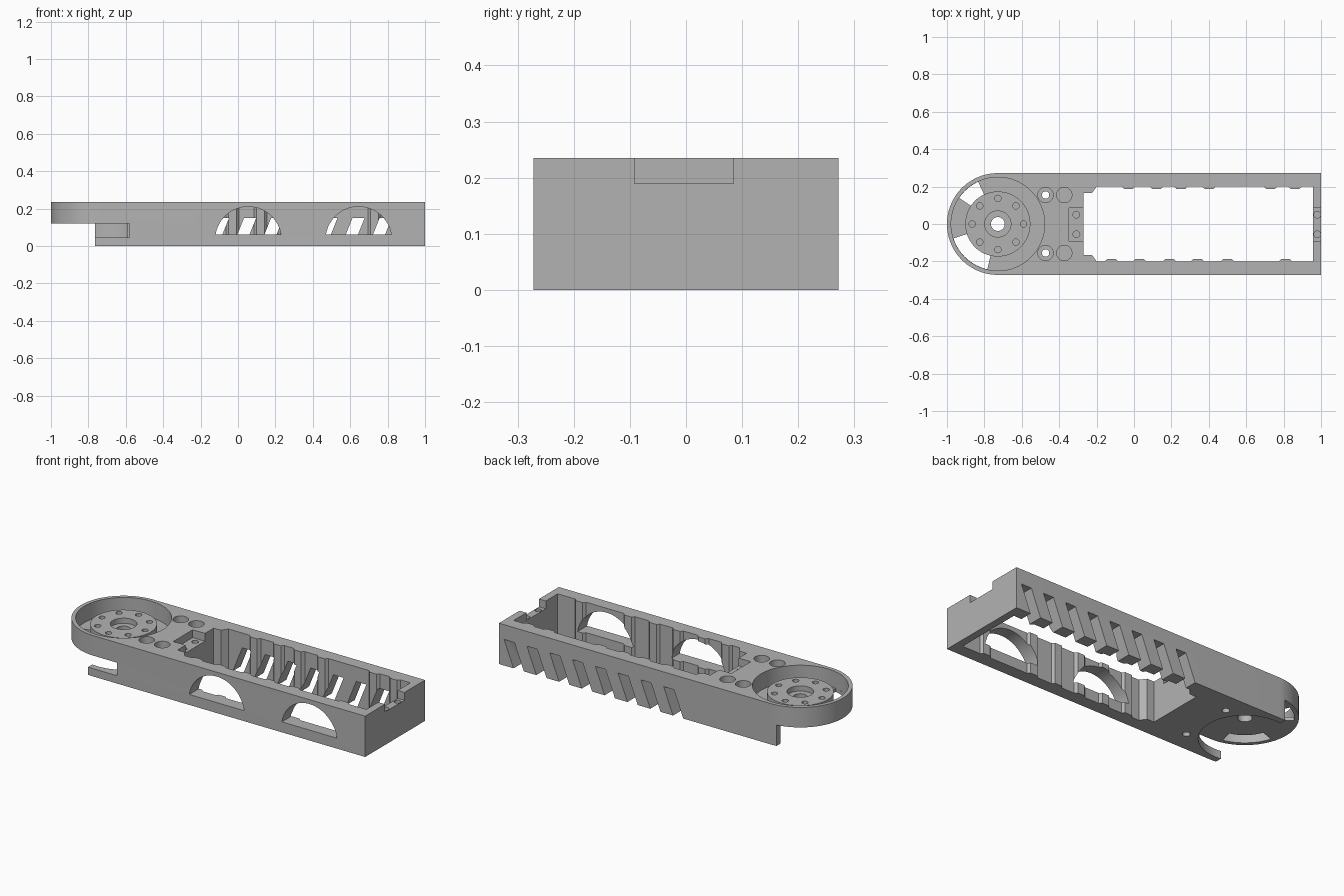
import bpy, bmesh
from math import sin, cos, pi, radians, sqrt

if "Cube" in bpy.data.objects:
    bpy.data.objects.remove(bpy.data.objects["Cube"])

grey = bpy.data.materials.new("grey plastic")
grey.use_nodes = True
colour = (0.45, 0.45, 0.45, 1)
grey.diffuse_color = colour
grey.node_tree.nodes["Principled BSDF"].inputs["Base Color"].default_value = colour

HALF, TOP, PLATE = 0.272, 0.235, 0.12     # half width, height, underside of round end
CX = -0.728                               # centre of the round end


def arc(cx, cy, r, a, b, n=32):
    return [(cx + r * cos(radians(a + (b - a) * i / n)),
             cy + r * sin(radians(a + (b - a) * i / n))) for i in range(n + 1)]


def circle(cx, cy, r, n=32):
    return arc(cx, cy, r, 0, 360, n)[:-1]


def rect(x0, x1, y0, y1):
    return [(x0, y0), (x1, y0), (x1, y1), (x0, y1)]


def prisms(name, parts, axis="z"):
    """Extrude outlines: each part is (outline, low, high)."""
    bm = bmesh.new()
    for outline, lo, hi in parts:
        place = (lambda u, v, w: (u, v, w)) if axis == "z" else (lambda u, v, w: (u, w, v))
        face = bm.faces.new([bm.verts.new(place(u, v, lo)) for u, v in outline])
        new = bmesh.ops.extrude_face_region(bm, geom=[face])["geom"]
        d = hi - lo
        bmesh.ops.translate(bm, vec=(0, 0, d) if axis == "z" else (0, d, 0),
                            verts=[g for g in new if isinstance(g, bmesh.types.BMVert)])
    bmesh.ops.recalc_face_normals(bm, faces=bm.faces)
    mesh = bpy.data.meshes.new(name)
    bm.to_mesh(mesh)
    bm.free()
    mesh.materials.append(grey)
    ob = bpy.data.objects.new(name, mesh)
    bpy.context.collection.objects.link(ob)
    return ob


def combine(target, tool, operation="DIFFERENCE"):
    tool.hide_render = True
    bpy.ops.object.select_all(action="DESELECT")
    bpy.context.view_layer.objects.active = target
    target.select_set(True)
    mod = target.modifiers.new("cut", "BOOLEAN")
    mod.operation, mod.solver, mod.object = operation, "EXACT", tool
    bpy.ops.object.modifier_apply(modifier=mod.name)
    bpy.data.objects.remove(tool)


def cut(name, parts, axis="z"):
    combine(housing, prisms(name, parts, axis), "DIFFERENCE")


# Long housing with one round end
housing = prisms("arm_housing", [
    (arc(CX, 0, HALF, 90, 270, 48) + [(1, -HALF), (1, HALF)], 0, TOP)])

# Space below the round end, leaving a thin leg on each side
cut("end_clearance", [(rect(-1.2, -0.765, -0.4, 0.4), -0.1, PLATE)])
cut("swing_clearance", [(circle(CX, 0, 0.235, 64), -0.1, PLATE)])
cut("side_notch", [(rect(-0.9, -0.58, -0.4, -0.19), 0.045, PLATE)])

# Main bay, with shallow ribs left standing on the long walls
def ribbed_edge(ribs, side):
    pts = []
    for x in ribs:
        pts += [(x - 0.035, 0.2 * side), (x - 0.022, 0.186 * side),
                (x + 0.022, 0.186 * side), (x + 0.035, 0.2 * side)]
    return pts

lower = ribbed_edge([-0.12, 0.03, 0.19, 0.34, 0.5, 0.81], -1)
upper = ribbed_edge([-0.03, 0.12, 0.25, 0.4, 0.73, 0.86], 1)
bay = ([(-0.27, -0.165), (-0.225, -0.165), (-0.2, -0.2)] + lower +
       [(0.957, -0.2), (0.957, 0.2)] + upper[::-1] +
       [(-0.2, 0.2), (-0.225, 0.165), (-0.27, 0.165)])
cut("bay", [(bay, -0.1, 0.4)])

# Arched windows in the front wall
r, cz, sill = 0.177, 0.033, 0.06
a = 8.8
cut("arched_windows", [(arc(cx, cz, r, a, 180 - a, 36), -0.4, -0.15)
                       for cx in (0.055, 0.645)], "y")

# Slanted vents in the back wall
vents = []
for i in range(8):
    x = -0.173 + 0.145 * i
    vents.append(([(x - 0.02, -0.05), (x + 0.045, -0.05),
                   (x + 0.125, 0.15), (x + 0.06, 0.15)], 0.15, 0.4))
cut("slanted_vents", vents, "y")

# Cable ledges at both ends of the bay
cut("ledges", [(rect(-0.348, -0.2, -0.092, 0.085), 0.19, 0.4),
               (rect(0.9, 1.1, -0.092, 0.085), 0.19, 0.4)])
cut("ledge_holes", [(circle(x, y, 0.018, 20), 0.1, 0.3)
                    for x in (-0.308, 0.98) for y in (-0.055, 0.05)])

# Screw seats and plain holes behind the round end
cut("screw_seats", [(circle(x, s * 0.155, 0.041), 0.13, 0.4)
                    for x in (-0.473, -0.373) for s in (-1, 1)])
cut("screw_holes", [(circle(-0.473, s * 0.155, 0.02, 20), -0.1, 0.2) for s in (-1, 1)])

# Round recess with two open sectors in its floor
cut("recess", [(circle(CX, 0, 0.25, 64), 0.14, 0.4)])
cut("recess_openings", [
    (arc(CX, 0, 0.249, p, q, 16) + arc(CX, 0, 0.165, q, p, 16), 0.05, 0.2)
    for p, q in ((115, 146), (198, 257))])

# Raised hub with bore and ring of blind holes
combine(housing, prisms("hub", [(circle(CX, 0, 0.174, 64), 0.121, 0.2)]), "UNION")
cut("hub_seat", [(circle(CX, 0, 0.07), 0.17, 0.4)])
cut("hub_bore", [(circle(CX, 0, 0.037), -0.1, 0.3)])
cut("hub_holes", [(circle(CX + 0.137 * cos(i * pi / 4), 0.137 * sin(i * pi / 4), 0.017, 20),
                   0.15, 0.4) for i in range(8)])

# Smooth the round walls, keep edges crisp
bpy.ops.object.select_all(action="DESELECT")
housing.select_set(True)
bpy.context.view_layer.objects.active = housing
bpy.ops.object.shade_smooth_by_angle(angle=radians(25))
